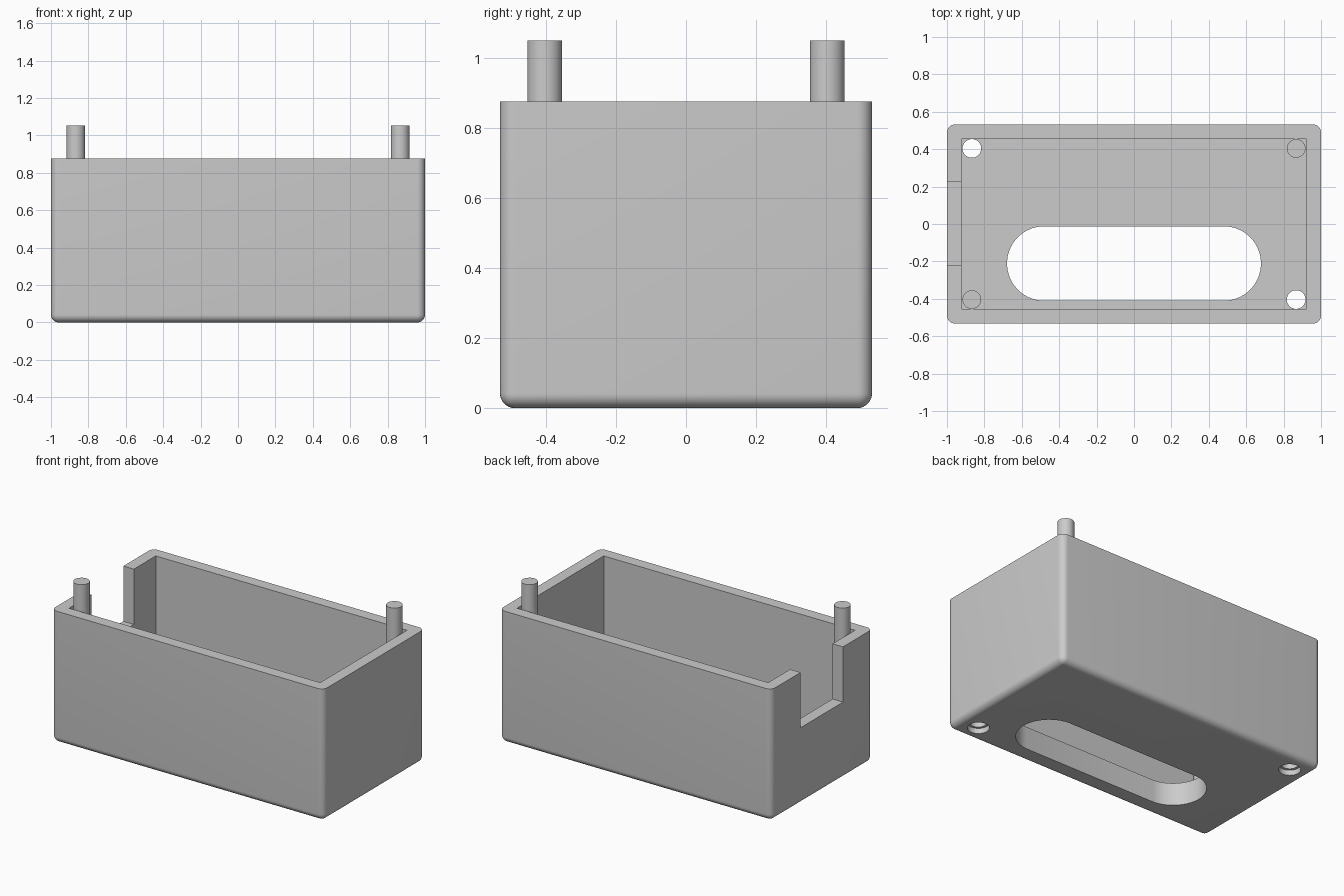
import bpy, bmesh, math

if "Cube" in bpy.data.objects:
    bpy.data.objects.remove(bpy.data.objects["Cube"], do_unlink=True)

W, D, H = 2.0, 1.064, 0.877      # outer size
WALL, FLOOR = 0.077, 0.15
PEG_X, PEG_Y, PEG_R = 0.867, 0.404, 0.05

grey = bpy.data.materials.new("Light grey plastic")
grey.use_nodes = True
grey.diffuse_color = (0.6, 0.6, 0.6, 1)
grey.node_tree.nodes["Principled BSDF"].inputs["Base Color"].default_value = (0.6, 0.6, 0.6, 1)


def finish(name, bm):
    """Turn a bmesh into a named object."""
    bmesh.ops.recalc_face_normals(bm, faces=bm.faces)
    mesh = bpy.data.meshes.new(name)
    bm.to_mesh(mesh)
    bm.free()
    mesh.materials.append(grey)
    obj = bpy.data.objects.new(name, mesh)
    bpy.context.collection.objects.link(obj)
    return obj


def box_mesh(x0, x1, y0, y1, z0, z1):
    bm = bmesh.new()
    bmesh.ops.create_cube(bm, size=1)
    for v in bm.verts:
        v.co.x = x1 if v.co.x > 0 else x0
        v.co.y = y1 if v.co.y > 0 else y0
        v.co.z = z1 if v.co.z > 0 else z0
    return bm


def capsule_mesh(x, y, r, half, z0, z1, n=48):
    """Upright prism with a round outline, stretched along x by half."""
    bm = bmesh.new()
    ring = []
    for i in range(n):
        a = math.tau * (i + 0.5) / n
        shift = math.copysign(half, math.cos(a))
        ring.append(bm.verts.new((x + shift + r * math.cos(a), y + r * math.sin(a), z0)))
    face = bm.faces.new(ring)
    out = bmesh.ops.extrude_face_region(bm, geom=[face])
    for v in out["geom"]:
        if isinstance(v, bmesh.types.BMVert):
            v.co.z = z1
    return bm


def activate(obj):
    bpy.ops.object.select_all(action='DESELECT')
    obj.select_set(True)
    bpy.context.view_layer.objects.active = obj


def cut(target, bm):
    """Subtract a cutter mesh and discard it."""
    cutter = finish("cutter", bm)
    cutter.hide_render = True
    mod = target.modifiers.new("cut", 'BOOLEAN')
    mod.operation = 'DIFFERENCE'
    mod.solver = 'EXACT'
    mod.object = cutter
    activate(target)
    bpy.ops.object.modifier_apply(modifier=mod.name)
    bpy.data.objects.remove(cutter, do_unlink=True)


# Case body: rounded uprights and bottom edges, sharp rim
bm = box_mesh(-W / 2, W / 2, -D / 2, D / 2, 0, H)
rounded = [e for e in bm.edges if min(v.co.z for v in e.verts) < 0.01]
bmesh.ops.bevel(bm, geom=rounded, offset=0.042, segments=8, profile=0.5, affect='EDGES')
case = finish("case_body", bm)

# Open cavity
cut(case, box_mesh(-W / 2 + WALL, W / 2 - WALL, -D / 2 + WALL, D / 2 - WALL, FLOOR, H + 0.2))
# Notch in the right end wall
cut(case, box_mesh(-W / 2 - 0.1, -W / 2 + WALL + 0.1, -0.22, 0.225, 0.51, H + 0.2))
# Long slot through the floor
cut(case, capsule_mesh(0, -0.211, 0.199, 0.48, -0.1, FLOOR + 0.1))
# Screw holes with a shallow counterbore underneath
for s in (1, -1):
    cut(case, capsule_mesh(s * PEG_X, -s * PEG_Y, PEG_R, 0, -0.1, FLOOR + 0.1, 32))
    cut(case, capsule_mesh(s * PEG_X, -s * PEG_Y, 0.066, 0, -0.1, 0.035, 32))

# Locating pegs in the two other corners
parts = [case]
for s, name in ((1, "peg_back_left"), (-1, "peg_front_right")):
    parts.append(finish(name, capsule_mesh(s * PEG_X, s * PEG_Y, PEG_R, 0, FLOOR, 1.052, 32)))

for obj in parts:
    activate(obj)
    bpy.ops.object.shade_smooth_by_angle(angle=math.radians(30))
